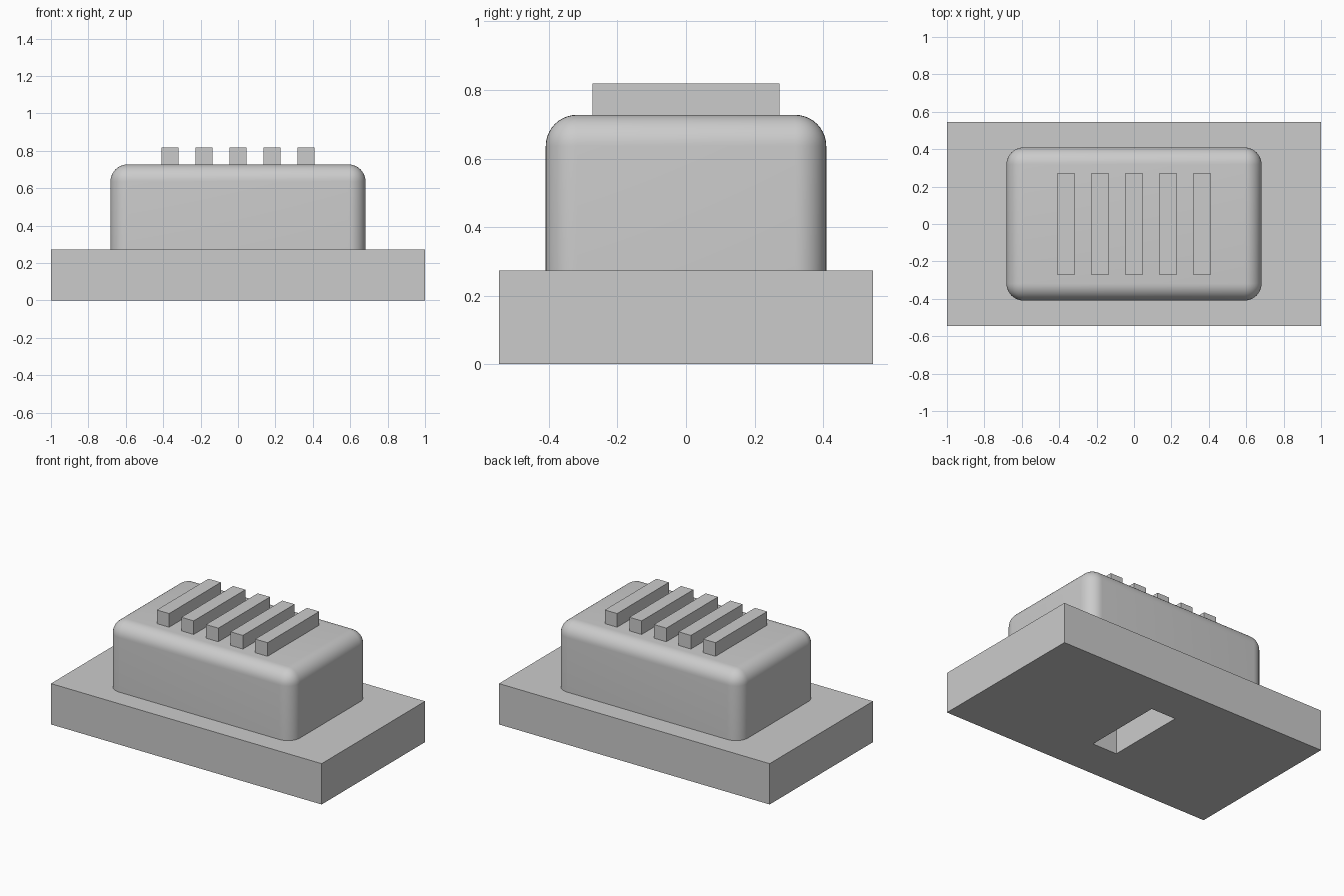
import bpy, bmesh
from mathutils import Vector

cube = bpy.data.objects.get("Cube")
if cube:
    bpy.data.objects.remove(cube)

U = 1 / 11  # module that every dimension is a multiple of

grey = bpy.data.materials.new("light grey")
grey.use_nodes = True
colour = (0.6, 0.6, 0.6, 1)
grey.diffuse_color = colour
grey.node_tree.nodes["Principled BSDF"].inputs["Base Color"].default_value = colour


def box(name, size, x=0, z=0, rounding=0):
    """Box in modules, resting at height z; rounding spares the bottom edges."""
    bm = bmesh.new()
    bmesh.ops.create_cube(bm, size=1)
    for v in bm.verts:
        v.co = Vector((v.co.x * size[0] + x, v.co.y * size[1],
                       (v.co.z + 0.5) * size[2] + z)) * U
    if rounding:
        edges = [e for e in bm.edges if max(v.co.z for v in e.verts) > (z + 0.1) * U]
        bmesh.ops.bevel(bm, geom=edges, offset=rounding * U, segments=10,
                        profile=0.5, affect="EDGES")
    mesh = bpy.data.meshes.new(name)
    bm.to_mesh(mesh)
    bm.free()
    mesh.materials.append(grey)
    obj = bpy.data.objects.new(name, mesh)
    bpy.context.collection.objects.link(obj)
    return obj


# Base plate with a slot cut into its underside
base = box("base_plate", (22, 12, 3))
cutter = box("slot_cutter", (2, 6, 3), z=-1)
cutter.hide_render = True
cutter.hide_viewport = True
cut = base.modifiers.new("slot", "BOOLEAN")
cut.operation = "DIFFERENCE"
cut.solver = "EXACT"
cut.object = cutter

# Rounded body
body = box("body", (15, 9, 5), z=3, rounding=1)
bpy.context.view_layer.objects.active = body
body.select_set(True)
bpy.ops.object.shade_smooth_by_angle()
body.select_set(False)

# Row of ribs on top
for i in range(5):
    box(f"rib_{i + 1}", (1, 6, 1), x=(i - 2) * 2, z=8)
